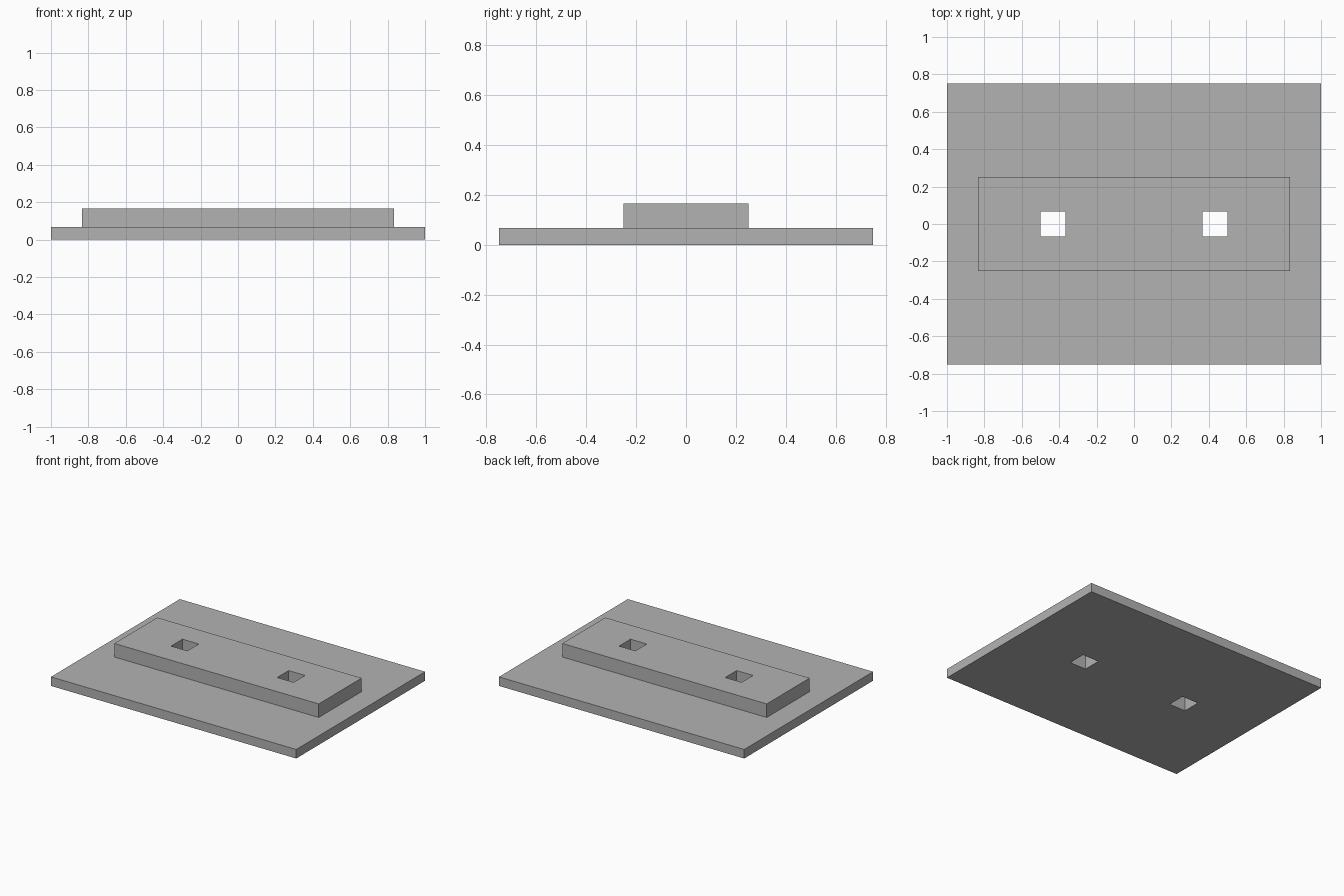
import bpy

default_cube = bpy.data.objects.get("Cube")
if default_cube:
    bpy.data.objects.remove(default_cube, do_unlink=True)

BASE_TOP = 1 / 15
BLOCK_TOP = 1 / 6
HOLE = 2 / 15
HOLE_X = 0.433

grey = bpy.data.materials.new("matte grey")
grey.use_nodes = True
colour = (0.45, 0.45, 0.45, 1)
grey.diffuse_color = colour
grey.node_tree.nodes["Principled BSDF"].inputs["Base Color"].default_value = colour


def box(name, width, depth, bottom, top, x=0):
    bpy.ops.mesh.primitive_cube_add(size=1, location=(x, 0, (bottom + top) / 2))
    obj = bpy.context.object
    obj.name = name
    obj.scale = (width, depth, top - bottom)
    bpy.ops.object.transform_apply(location=True, rotation=False, scale=True)
    obj.data.materials.append(grey)
    return obj


# Base plate and raised block
base_plate = box("base_plate", 2, 1.5, 0, BASE_TOP)
raised_block = box("raised_block", 5 / 3, 0.5, BASE_TOP, BLOCK_TOP)

# Square holes through both parts
for side, x in (("left", HOLE_X), ("right", -HOLE_X)):
    cutter = box(f"{side}_hole_cutter", HOLE, HOLE, -0.1, 0.3, x)
    cutter.hide_render = True
    cutter.hide_set(True)
    for part in (base_plate, raised_block):
        cut = part.modifiers.new(f"{side}_hole", "BOOLEAN")
        cut.operation = "DIFFERENCE"
        cut.solver = "EXACT"
        cut.object = cutter
